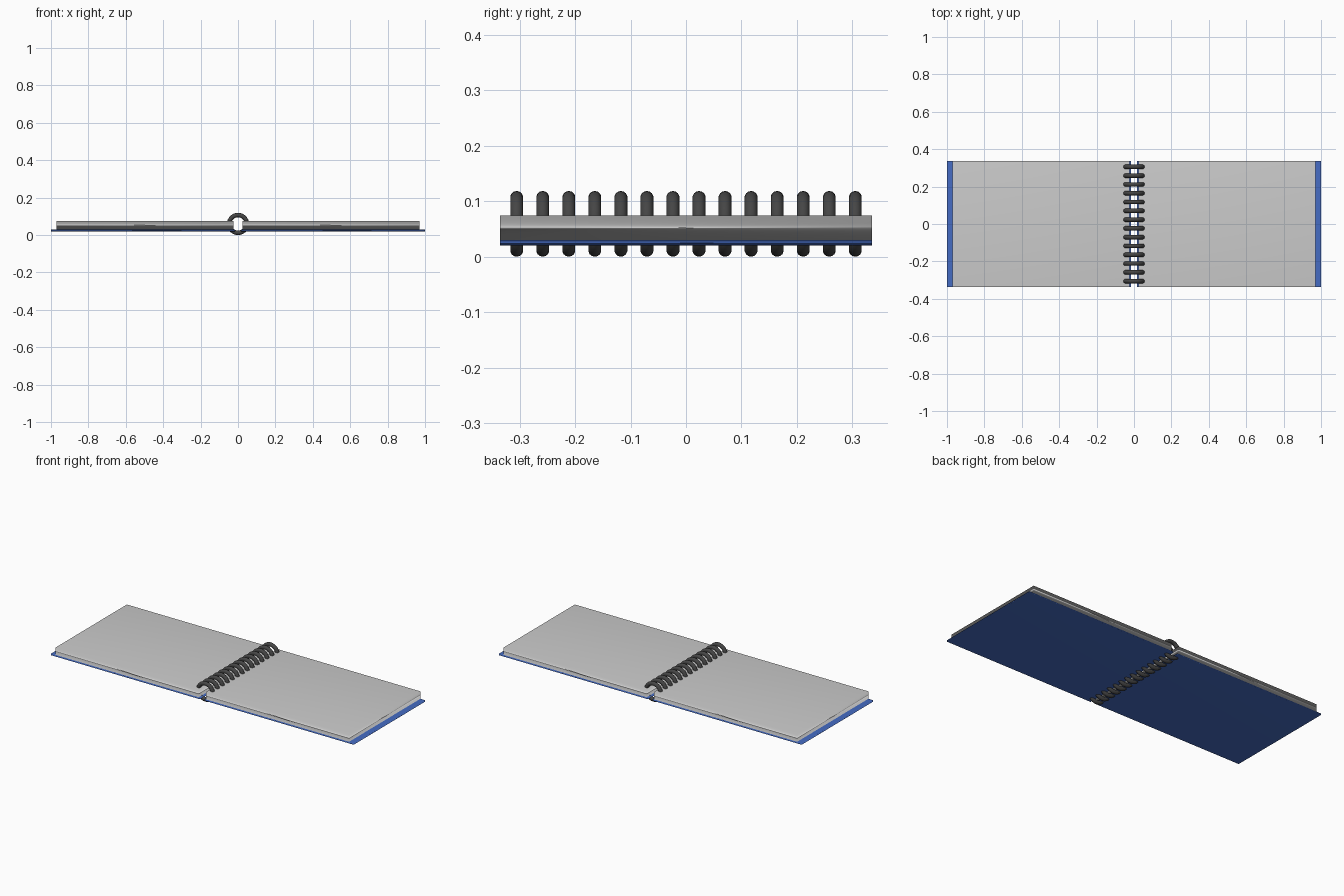
import bpy, bmesh, math

if "Cube" in bpy.data.objects:
    bpy.data.objects.remove(bpy.data.objects["Cube"])

HALF_Y = 0.336
RINGS = 14


def material(name, rgb):
    m = bpy.data.materials.new(name)
    m.diffuse_color = (*rgb, 1)
    m.use_nodes = True
    m.node_tree.nodes["Principled BSDF"].inputs["Base Color"].default_value = m.diffuse_color
    return m


blue = material("cover_blue", (0.06, 0.15, 0.55))
dark = material("wire_dark", (0.06, 0.06, 0.06))


def slab(name, x0, x1, z0, z1, mat=None):
    """Thin box whose soft shading follows its large faces."""
    bm = bmesh.new()
    bmesh.ops.create_cube(bm, size=1)
    for v in bm.verts:
        v.co = ((x0 + x1) / 2 + v.co.x * (x1 - x0),
                v.co.y * 2 * HALF_Y,
                (z0 + z1) / 2 + v.co.z * (z1 - z0))
    for f in bm.faces:
        f.smooth = True
    me = bpy.data.meshes.new(name)
    bm.to_mesh(me)
    bm.free()
    ob = bpy.data.objects.new(name, me)
    bpy.context.collection.objects.link(ob)
    if mat:
        me.materials.append(mat)
    wn = ob.modifiers.new("area_normals", 'WEIGHTED_NORMAL')
    wn.mode = 'FACE_AREA'
    return ob


# Covers and page stacks, left and right of the binding
for side, s in (("left", -1), ("right", 1)):
    slab(side + "_cover", *sorted((s * 0.016, s * 1.0)), 0.02, 0.03, blue)
    slab(side + "_pages", *sorted((s * 0.024, s * 0.97)), 0.03, 0.0745)

# Binding rings, upright in the xz plane, evenly spaced along y
for i in range(RINGS):
    y = -0.3055 + i * 0.611 / (RINGS - 1)
    bpy.ops.mesh.primitive_torus_add(
        major_segments=32, minor_segments=14,
        major_radius=0.0475, minor_radius=0.0118,
        location=(0, y, 0.0593), rotation=(math.pi / 2, 0, 0))
    ring = bpy.context.object
    ring.name = f"binding_ring_{i + 1}"
    ring.data.materials.append(dark)
    bpy.ops.object.shade_smooth()
